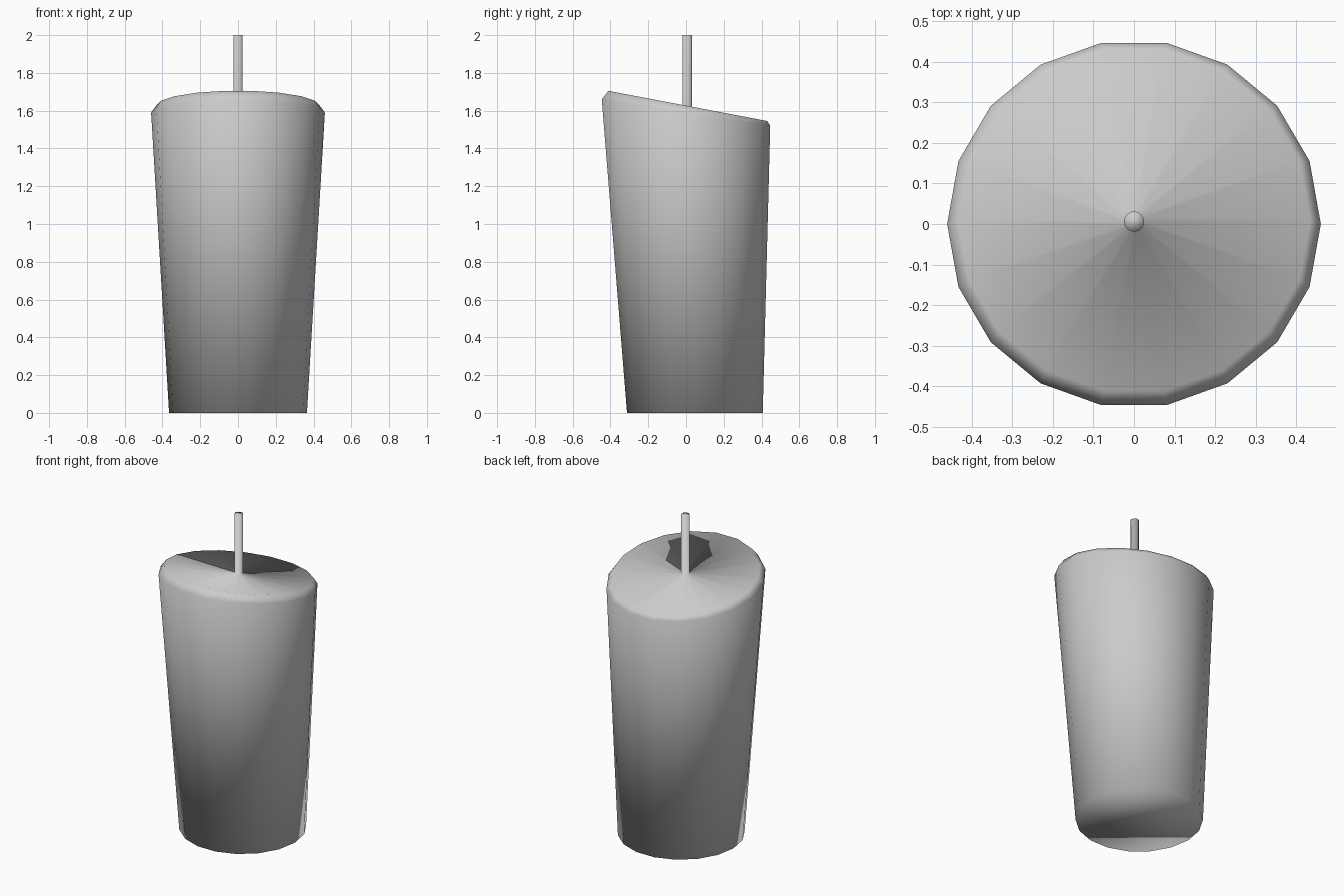
import bpy, bmesh, math

if "Cube" in bpy.data.objects:
    bpy.data.objects.remove(bpy.data.objects["Cube"])

SIDES = 18
bm = bmesh.new()


def ring(radius_x, radius_y, y_centre, z, slope=0.0):
    """Ring of vertices, sheared so it falls by slope towards the back."""
    verts = []
    for i in range(SIDES):
        a = 2 * math.pi * i / SIDES
        dy = radius_y * math.sin(a)
        verts.append(bm.verts.new((radius_x * math.cos(a), y_centre + dy, z + slope * dy)))
    return verts


# Rings from the base, over the slanted bevelled rim, to the tip of the wick
rings = [
    ring(0.365, 0.365, 0.047, 0.0),
    ring(0.460, 0.453, 0.0, 1.59, -0.157),
    ring(0.434, 0.427, 0.01, 1.625, -0.19),
    ring(0.025, 0.025, 0.006, 1.625, -0.19),
    ring(0.025, 0.025, 0.006, 2.0),
]

# Walls between rings, then flat caps
for low, high in zip(rings, rings[1:]):
    for i in range(SIDES):
        j = (i + 1) % SIDES
        bm.faces.new((low[i], low[j], high[j], high[i]))
bm.faces.new(rings[0][::-1])
bm.faces.new(rings[-1])

# The whole candle is one continuous smooth-shaded surface
for f in bm.faces:
    f.smooth = True
bm.normal_update()
mesh = bpy.data.meshes.new("candle_with_wick")
bm.to_mesh(mesh)
bm.free()
candle = bpy.data.objects.new("candle_with_wick", mesh)
bpy.context.collection.objects.link(candle)
